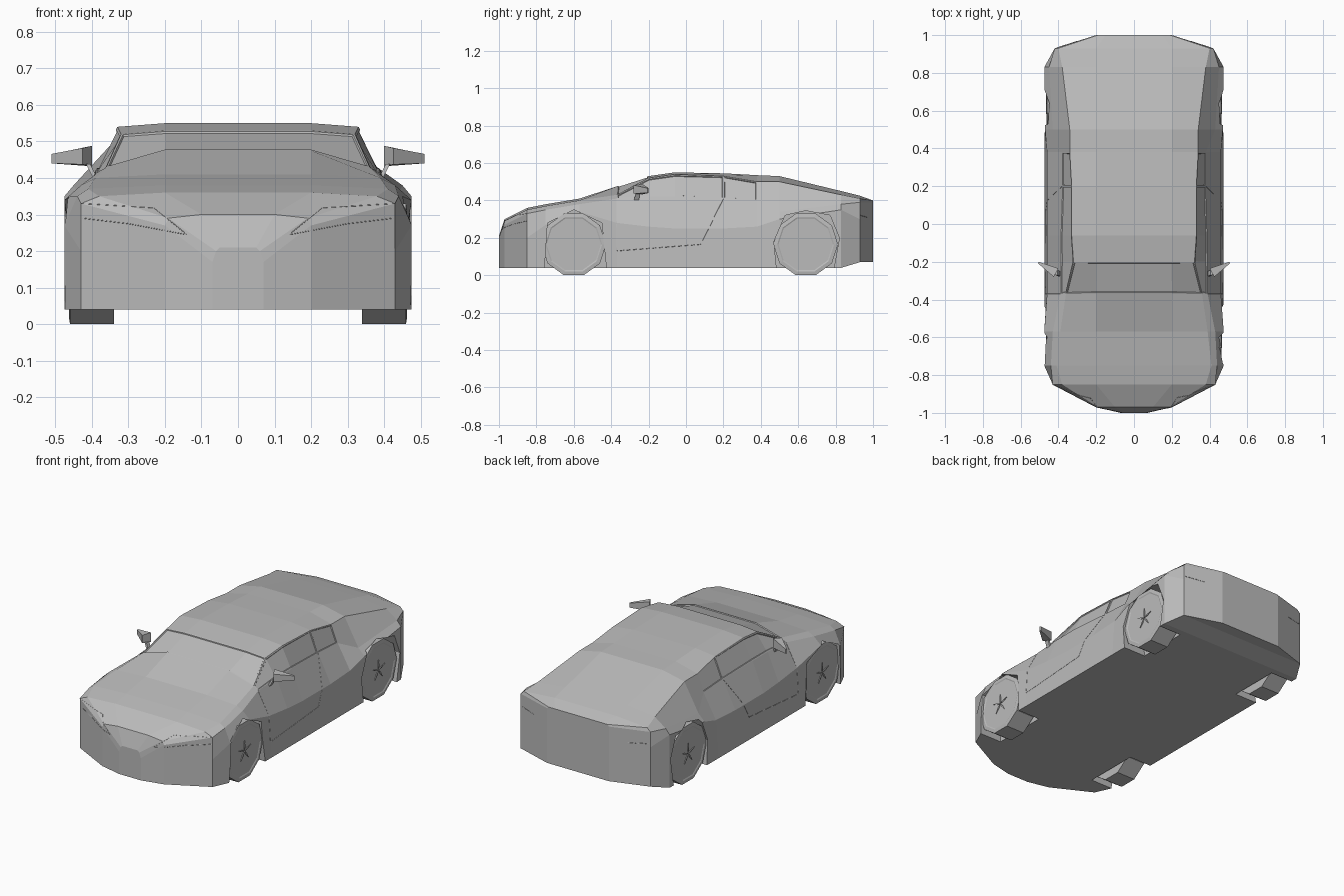
import bpy, bmesh, math
from mathutils import Vector
from mathutils.bvhtree import BVHTree

default_cube = bpy.data.objects.get("Cube")
if default_cube:
    bpy.data.objects.remove(default_cube, do_unlink=True)

grey = bpy.data.materials.new("plain grey")
grey.use_nodes = True
grey.diffuse_color = (0.5, 0.5, 0.5, 1)
grey.node_tree.nodes["Principled BSDF"].inputs["Base Color"].default_value = (0.5, 0.5, 0.5, 1)


def finish(bm, name):
    """Turn a bmesh into a flat shaded grey object."""
    bmesh.ops.recalc_face_normals(bm, faces=bm.faces)
    mesh = bpy.data.meshes.new(name)
    bm.to_mesh(mesh)
    bm.free()
    mesh.materials.append(grey)
    obj = bpy.data.objects.new(name, mesh)
    bpy.context.collection.objects.link(obj)
    return obj


def loft(bm, rings):
    """Skin a list of equal closed rings and cap both ends."""
    rows = [[bm.verts.new(p) for p in ring] for ring in rings]
    count = len(rows[0])
    for a, b in zip(rows, rows[1:]):
        for i in range(count):
            j = (i + 1) % count
            bm.faces.new((a[i], a[j], b[j], b[i]))
    bm.faces.new(rows[0])
    bm.faces.new(rows[-1])


def prism(name, outline, x0, x1):
    """Extrude a (y, z) outline along x."""
    bm = bmesh.new()
    loft(bm, [[(x, y, z) for y, z in outline] for x in (x0, x1)])
    return finish(bm, name)


# Body stations: y, sill x, hip x z, belt x z, roof edge x z, crown x z
stations = [
    (-1.0, .07, .07, .10, .07, .17, .06, .20, .05, .21),
    (-.97, .20, .20, .20, .20, .27, .19, .29, .10, .30),
    (-.85, .43, .43, .20, .43, .33, .38, .35, .20, .36),
    (-.75, .475, .475, .27, .44, .35, .41, .37, .20, .38),
    (-.57, .475, .475, .34, .43, .38, .39, .40, .20, .41),
    (-.37, .475, .46, .28, .39, .41, .36, .43, .20, .475),
    (-.20, .475, .46, .26, .39, .42, .32, .52, .20, .53),
    (-.06, .475, .46, .25, .39, .42, .33, .54, .20, .55),
    (.20, .475, .46, .25, .38, .41, .33, .53, .20, .545),
    (.38, .475, .46, .26, .38, .40, .34, .50, .20, .535),
    (.50, .475, .47, .30, .43, .34, .34, .50, .20, .53),
    (.83, .475, .475, .35, .45, .38, .38, .43, .20, .45),
    (.93, .42, .42, .30, .42, .39, .40, .41, .20, .425),
    (1.0, .20, .20, .30, .20, .39, .19, .40, .15, .40),
]
rings = []
for y, sill, *rest in stations:
    floor = 0.07 if y > 0.9 else 0.04
    half = [(sill, floor)] + list(zip(rest[::2], rest[1::2]))
    rings.append([(x, y, z) for x, z in half] + [(-x, y, z) for x, z in reversed(half)])
body_bm = bmesh.new()
loft(body_bm, rings)
bmesh.ops.recalc_face_normals(body_bm, faces=body_bm.faces)
surface = BVHTree.FromBMesh(body_bm)


def sink(test):
    """Recess a window pane inside a narrow frame."""
    panes = [f for f in body_bm.faces if test(f.calc_center_median(), f.normal)]
    bmesh.ops.inset_region(body_bm, faces=panes, thickness=0.008, depth=0)
    bmesh.ops.inset_region(body_bm, faces=panes, thickness=0.003, depth=-0.005)


# Windscreen, then front and rear side windows
sink(lambda c, n: -0.38 < c.y < -0.2 and c.z > 0.45 and n.z > 0.5 and abs(c.x) < 0.31)
for side in (1, -1):
    for y0, y1 in ((-0.37, 0.2), (0.2, 0.38)):
        sink(lambda c, n: y0 < c.y < y1 and 0.43 < c.z < 0.51
             and c.x * side > 0.345 and n.x * side > 0.5)
body = finish(body_bm, "body")

# Wheel arches
arches = {
    "front": [(-.76, -.02), (-.74, .28), (-.60, .35), (-.45, .28), (-.42, -.02)],
    "rear": [(.49, -.02), (.47, .18), (.53, .32), (.64, .345), (.77, .32), (.82, .2), (.78, -.02)],
}
for end, outline in arches.items():
    for side, label in ((1, "left"), (-1, "right")):
        cutter = prism(f"{end}_{label}_arch_cutter", outline, side * 0.33, side * 0.6)
        cutter.hide_render = True
        cutter.hide_viewport = True
        cutter.display_type = 'WIRE'
        cut = body.modifiers.new("arch", 'BOOLEAN')
        cut.operation = 'DIFFERENCE'
        cut.solver = 'EXACT'
        cut.object = cutter


def wheel(name, side, y):
    """Ten-sided wheel with a shallow rim and a five-ray hub."""
    radius, centre = 0.173, 0.165
    bm = bmesh.new()

    def ring(x, r):
        turns = [math.tau * (i + 0.5) / 10 for i in range(10)]
        return [(side * x, y + r * math.sin(a), centre + r * math.cos(a)) for a in turns]

    loft(bm, [ring(0.34, radius), ring(0.46, radius), ring(0.463, radius * 0.88),
              ring(0.46, radius * 0.84)])
    for i in range(5):
        a = math.tau * i / 5
        out = Vector((0, math.sin(a), math.cos(a)))
        across = Vector((0, out.z, -out.y)) * 0.005
        hub = Vector((side * 0.461, y, centre))
        tips = [hub, hub + out * 0.025 + across, hub + out * 0.06, hub + out * 0.025 - across]
        loft(bm, [tips, [p + Vector((side * 0.004, 0, 0)) for p in tips]])
    finish(bm, name)


def seam(name, corners, axis, side):
    """Thin panel line laid on the body, projected along an axis."""
    path = []
    for (u0, v0), (u1, v1) in zip(corners, corners[1:]):
        for k in range(13):
            u, v = u0 + (u1 - u0) * k / 12, v0 + (v1 - v0) * k / 12
            start = Vector((side * 2, u, v)) if axis == 'x' else Vector((u, side * 2, v))
            ray = Vector((-side, 0, 0)) if axis == 'x' else Vector((0, -side, 0))
            hit = surface.ray_cast(start, ray)[0]
            if hit:
                path.append(hit)
    curve = bpy.data.curves.new(name, 'CURVE')
    curve.dimensions = '3D'
    curve.bevel_depth = 0.0012
    curve.bevel_resolution = 0
    curve.materials.append(grey)
    line = curve.splines.new('POLY')
    line.points.add(len(path) - 1)
    for point, co in zip(line.points, path):
        point.co = (*co, 1)
    bpy.context.collection.objects.link(bpy.data.objects.new(name, curve))


def mirror(name, side):
    """Wedge-shaped door mirror on a short stalk."""
    bm = bmesh.new()
    inner = [(.40, -.235, .432), (.425, -.28, .437), (.425, -.28, .482), (.40, -.235, .488)]
    outer = [(.505, -.20, .44), (.51, -.207, .44), (.51, -.207, .466), (.505, -.20, .466)]
    foot = [(.38, -.28, .39), (.392, -.28, .39), (.392, -.255, .39), (.38, -.255, .39)]
    neck = [(x + .024, y + .01, .438) for x, y, z in foot]
    for pair in ((inner, outer), (foot, neck)):
        loft(bm, [[(side * x, y, z) for x, y, z in ring] for ring in pair])
    finish(bm, name)


# Paired parts
for side, label in ((1, "left"), (-1, "right")):
    wheel(f"front_{label}_wheel", side, -0.6)
    wheel(f"rear_{label}_wheel", side, 0.64)
    mirror(f"{label}_door_mirror", side)
    seam(f"{label}_door_seam", [(-.37, .41), (-.37, .13), (.08, .165), (.2, .41)], 'x', side)
    lamp = [(.43, .33), (.23, .318), (.14, .245), (.3, .275), (.425, .29)]
    seam(f"{label}_headlight_seam", [(side * x, z) for x, z in lamp], 'y', -1)
    seam(f"{label}_tail_light_seam", [(side * .41, .32), (side * .3, .31)], 'y', 1)
